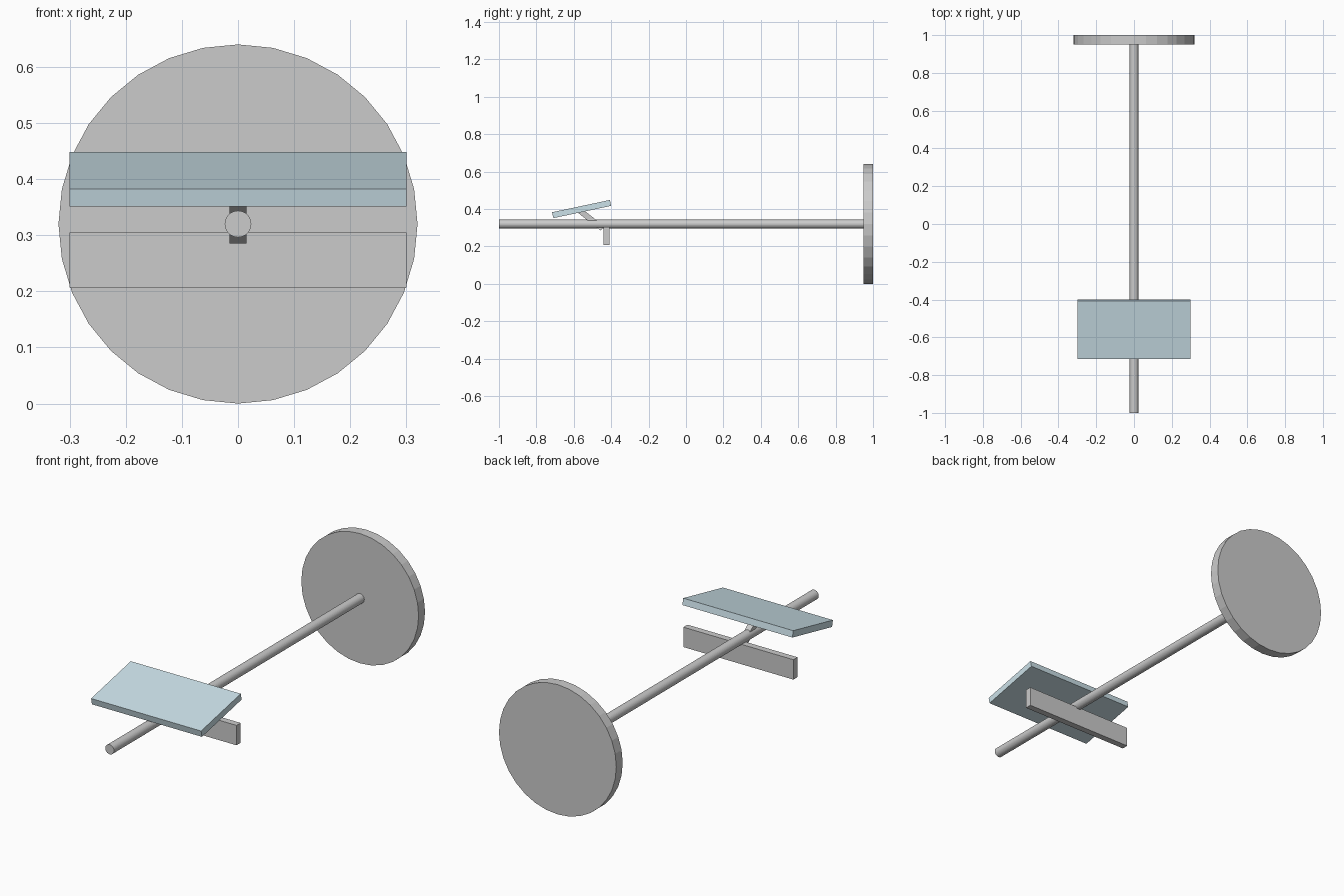
import bpy
from math import radians, pi

if "Cube" in bpy.data.objects:
    bpy.data.objects.remove(bpy.data.objects["Cube"])

AXIS_Z = 0.32


def box(name, size, loc, tilt=0.0):
    bpy.ops.mesh.primitive_cube_add(size=1, location=loc)
    ob = bpy.context.object
    ob.name = name
    ob.scale = size
    bpy.ops.object.transform_apply(location=False, rotation=False, scale=True)
    ob.rotation_euler.x = radians(tilt)
    return ob


def cylinder_y(name, radius, y0, y1, sides):
    bpy.ops.mesh.primitive_cylinder_add(
        vertices=sides, radius=radius, depth=y1 - y0,
        location=(0, (y0 + y1) / 2, AXIS_Z), rotation=(pi / 2, 0, 0))
    ob = bpy.context.object
    ob.name = name
    return ob


# Long shaft and the round plate at its back end
cylinder_y("shaft", 0.0237, -1.0, 0.96, 32)
cylinder_y("round_plate", 0.32, 0.95, 1.0, 32)

# Tilted blue panel above the shaft
panel = box("tilted_panel", (0.6, 0.316, 0.032), (0, -0.558, 0.4), 12)
blue = bpy.data.materials.new("pale_blue")
blue.diffuse_color = (0.6, 0.75, 0.81, 1)
blue.use_nodes = True
blue.node_tree.nodes["Principled BSDF"].inputs["Base Color"].default_value = blue.diffuse_color
panel.data.materials.append(blue)

# Diagonal strut carrying the panel through the shaft
box("panel_strut", (0.03, 0.16, 0.03), (0, -0.51, 0.346), -38)

# Upright cross bar below the shaft
box("cross_bar", (0.6, 0.032, 0.098), (0, -0.424, 0.256))
